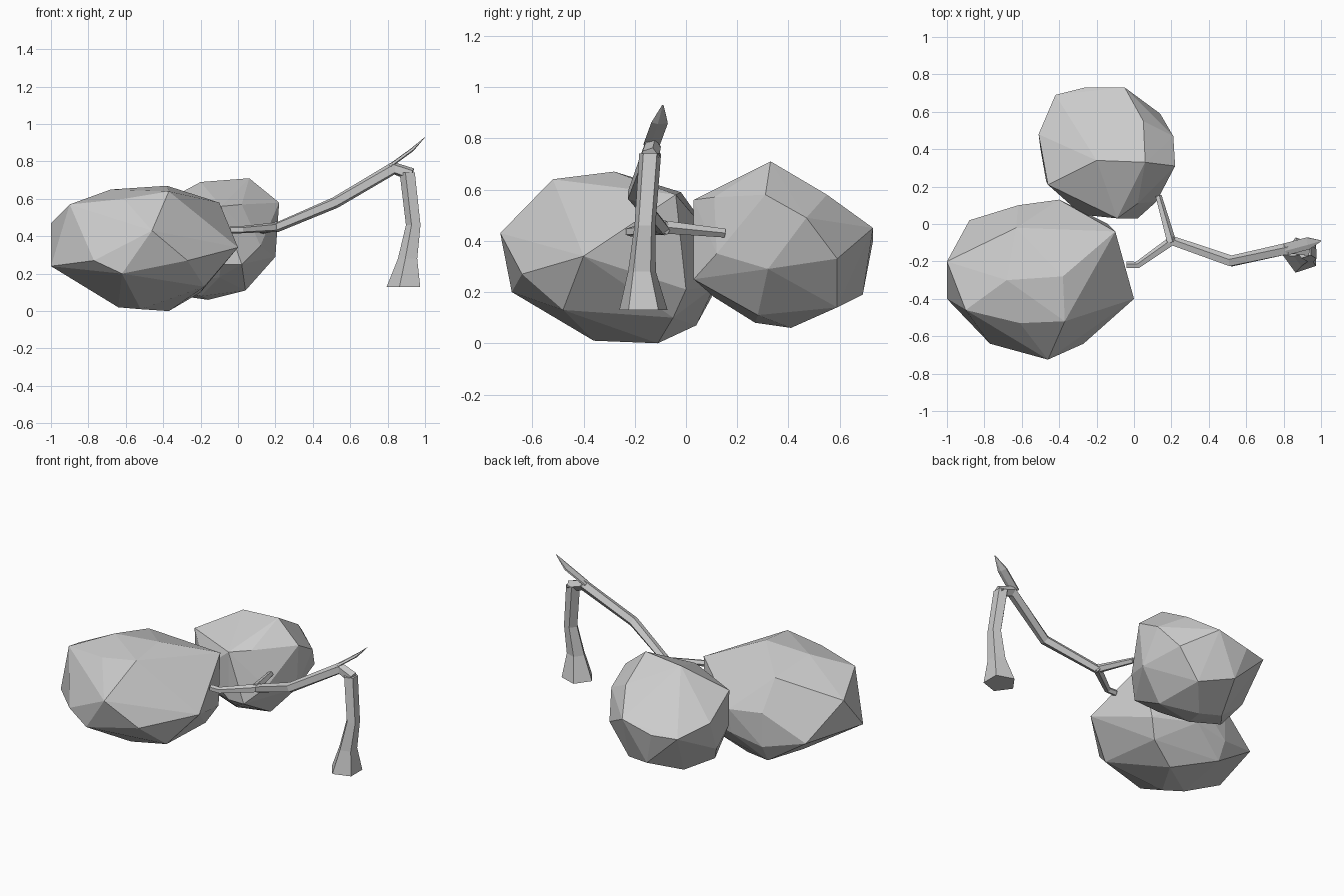
import bpy
import bmesh
import math
from mathutils import Vector

# Remove the default object
default_cube = bpy.data.objects.get("Cube")
if default_cube:
    bpy.data.objects.remove(default_cube, do_unlink=True)


def make_material(name, colour):
    material = bpy.data.materials.new(name)
    material.use_nodes = True
    material.diffuse_color = colour
    shader = material.node_tree.nodes["Principled BSDF"]
    shader.inputs["Base Color"].default_value = colour
    shader.inputs["Roughness"].default_value = 0.9
    return material


pale_grey = make_material("pale grey", (0.6, 0.6, 0.6, 1))


def finish_object(name, bm):
    """Turn the bmesh into a flat shaded object."""
    bmesh.ops.recalc_face_normals(bm, faces=bm.faces[:])
    mesh = bpy.data.meshes.new(name)
    bm.to_mesh(mesh)
    bm.free()
    mesh.materials.append(pale_grey)
    part = bpy.data.objects.new(name, mesh)
    bpy.context.scene.collection.objects.link(part)
    return part


def foliage_clump(name, corners):
    """Faceted boulder-like clump wrapped tightly around its corners."""
    bm = bmesh.new()
    for corner in corners:
        bm.verts.new(corner)
    bmesh.ops.convex_hull(bm, input=bm.verts[:])
    loose = [v for v in bm.verts if not v.link_faces]
    bmesh.ops.delete(bm, geom=loose, context="VERTS")
    return finish_object(name, bm)


def limb(name, path, reference=(0, 0, 1), axis=None, flatness=1, sides=5):
    """Tapered tube through (x, y, z, radius) stations, capped at both ends.

    A given axis keeps every ring square to it; flatness thins the section.
    """
    bm = bmesh.new()
    points = [Vector(station[:3]) for station in path]
    rings = []
    last = len(points) - 1
    for i, station in enumerate(path):
        before, after = points[max(i - 1, 0)], points[min(i + 1, last)]
        tangent = Vector(axis) if axis else (after - before).normalized()
        across = tangent.cross(Vector(reference)).normalized()
        upward = across.cross(tangent).normalized() * flatness
        ring = []
        for k in range(sides):
            angle = math.tau * k / sides
            offset = across * math.cos(angle) + upward * math.sin(angle)
            ring.append(bm.verts.new(points[i] + offset * station[3]))
        rings.append(ring)
    for lower, upper in zip(rings, rings[1:]):
        for k in range(sides):
            n = (k + 1) % sides
            bm.faces.new((lower[k], lower[n], upper[n], upper[k]))
    bm.faces.new(rings[0])
    bm.faces.new(rings[-1])
    return finish_object(name, bm)


# Large clump at the front
foliage_clump("large_foliage", [
    # front and sides
    (-.46, -.725, .43), (-1, -.2, .47), (-1, -.4, .24), (-.62, -.68, .2),
    (-.77, -.64, .27), (-.27, -.64, .27), (0, -.4, .34), (-.1, -.04, .58),
    # crown
    (-.9, -.46, .57), (-.61, -.53, .6), (-.37, -.52, .64), (-.38, -.28, .67),
    (-.68, -.3, .65), (-.63, -.02, .59),
    # back
    (-.4, .13, .38), (-.62, .1, .4), (-.88, .02, .24),
    (-.62, .1, .18), (-.4, .11, .22), (-.14, 0, .21),
    # underside
    (-.37, -.11, 0), (-.64, -.3, .02), (-.52, -.36, .01),
    (-.62, .04, .07), (-.2, -.05, .1), (-.18, -.48, .13),
])

# Smaller clump at the back
foliage_clump("small_foliage", [
    # crown
    (.06, .33, .71), (-.2, .34, .69), (.05, .55, .58), (-.28, .26, .61),
    # front and left side
    (.22, .31, .58), (.21, .47, .49), (.2, .32, .29), (.14, .59, .33),
    (.02, .11, .57), (.02, .03, .25), (-.09, .03, .25), (-.09, .03, .56),
    (.12, .12, .35),
    # back and right side
    (-.05, .73, .45), (-.26, .73, .4), (-.42, .69, .4), (-.51, .48, .45),
    (-.5, .4, .25), (-.46, .21, .55), (-.47, .23, .33), (-.28, .05, .4),
    # underside
    (-.16, .41, .06), (-.3, .45, .08), (.04, .28, .11), (-.2, .27, .08),
    (-.2, .69, .19), (0, .59, .14), (-.42, .3, .13), (-.1, .11, .18),
])

# Trunk flaring out to the foot, every ring level
limb("trunk", [
    (.894, -.166, .13, .099), (.912, -.172, .28, .057),
    (.941, -.16, .46, .043), (.909, -.14, .74, .045),
], reference=(0, 1, 0), axis=(0, 0, 1))

# Short elbow joining trunk and bough
limb("elbow", [(.93, -.14, .73, .036), (.82, -.13, .768, .032)])

# Main bough with its flat pointed tip
limb("main_bough", [
    (.84, -.13, .768, .034), (.52, -.2, .58, .032), (.2, -.09, .445, .027),
])
limb("bough_tip", [
    (.81, -.132, .775, .036), (.93, -.1, .862, .036), (1, -.09, .93, .003),
], flatness=.25)

# Two twigs reaching into the foliage
limb("front_twig", [
    (.22, -.08, .45, .027), (.02, -.22, .435, .02), (-.04, -.22, .435, .02),
])
limb("back_twig", [(.2, -.1, .455, .027), (.13, .15, .43, .018)])
